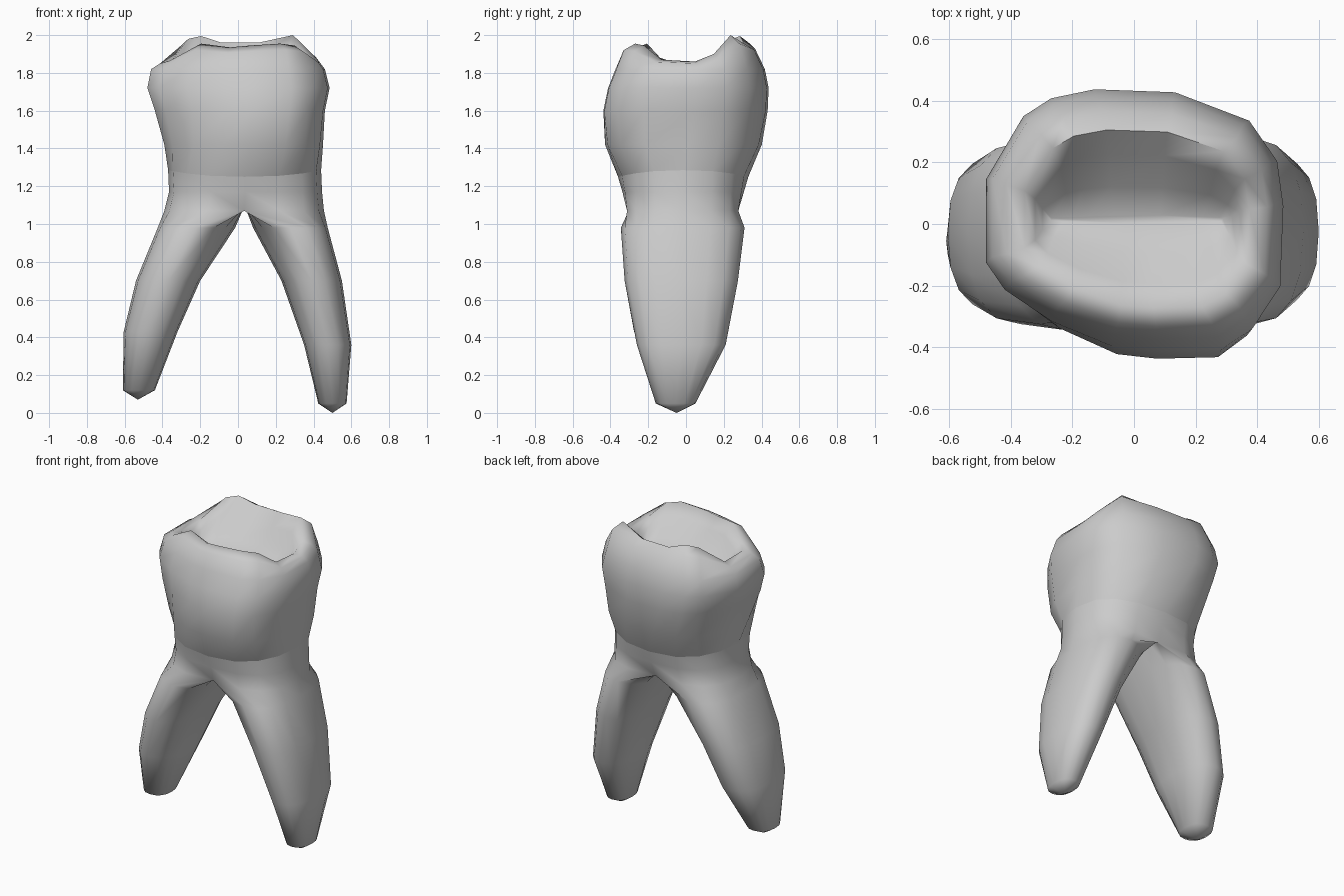
import bpy, bmesh
from math import cos, sin, pi, radians, copysign

if "Cube" in bpy.data.objects:
    bpy.data.objects.remove(bpy.data.objects["Cube"])

N = 16
# outline of the crown seen from above, anticlockwise from +x
OUTLINE = [(.48, .05), (.46, .20), (.37, .335), (.13, .43), (-.13, .44), (-.27, .41),
           (-.36, .35), (-.48, .14), (-.48, -.14), (-.42, -.23), (-.27, -.335),
           (-.07, -.42), (.07, -.435), (.28, -.43), (.38, -.36), (.47, -.22)]
# heights of the cusps and ridges around the rim
RIM = [1.86, 1.90, 2.0, 1.96, 1.96, 1.995, 1.98, 1.86,
       1.86, 1.88, 1.955, 1.935, 1.945, 1.955, 1.945, 1.87]


def unit(a, e=2.4):
    """Point on a rounded-square unit outline."""
    c, s = cos(a), sin(a)
    return copysign(abs(c) ** (2 / e), c), copysign(abs(s) ** (2 / e), s)


def fit(p, box):
    """Map a unit point into a box (x0, x1, y0, y1)."""
    x0, x1, y0, y1 = box
    return (x0 + x1) / 2 + p[0] * (x1 - x0) / 2, (y0 + y1) / 2 + p[1] * (y1 - y0) / 2


def bridge(bm, a, b):
    for i in range(len(a)):
        j = (i + 1) % len(a)
        bm.faces.new((a[i], a[j], b[j], b[i]))


def finish(bm, name, angle):
    bmesh.ops.recalc_face_normals(bm, faces=bm.faces)
    me = bpy.data.meshes.new(name)
    bm.to_mesh(me)
    bm.free()
    ob = bpy.data.objects.new(name, me)
    bpy.context.collection.objects.link(ob)
    bpy.ops.object.select_all(action='DESELECT')
    ob.select_set(True)
    bpy.context.view_layer.objects.active = ob
    bpy.ops.object.shade_smooth_by_angle(angle=radians(angle))


def neck_z(a):
    return 1.25 + 0.035 * cos(a) ** 2


NECK = (-.37, .44, -.36, .33)
ANGLES = [2 * pi * k / N for k in range(N)]

# crown: walls, from the neck up to the shoulder
bm = bmesh.new()
rings = [[bm.verts.new((*fit(unit(a), NECK), neck_z(a))) for a in ANGLES]]
for z, w, box in [(1.42, .6, (-.39, .45, -.43, .40)),
                  (1.60, 1, (-.44, .46, -.44, .43)),
                  (1.72, 1, (-.48, .485, -.415, .435)),
                  (1.82, 1, (-.46, .46, -.375, .415))]:
    ring = []
    for a, (px, py) in zip(ANGLES, OUTLINE):
        u, o = unit(a), (px / .48, py / .4375)
        p = [u[i] * (1 - w) + o[i] * w for i in (0, 1)]
        ring.append(bm.verts.new((*fit(p, box), z)))
    rings.append(ring)
# crown: shoulder, cusped rim, and chewing basin down to the groove
for sx, sy, height in [(.88, .80, lambda r: 1.82 + (r - 1.82) * .75),
                       (.76, .66, lambda r: r),
                       (.69, .48, lambda r: 1.85 + (r - 1.9) * .7),
                       (.64, .24, lambda r: 1.79 + (r - 1.9) * .3),
                       (.58, .03, lambda r: 1.75)]:
    rings.append([bm.verts.new((x * sx + .01, y * sy + .015, height(r)))
                  for (x, y), r in zip(OUTLINE, RIM)])
for a, b in zip(rings, rings[1:]):
    bridge(bm, a, b)
bm.faces.new(rings[-1])
finish(bm, "crown", 70)

# roots: shared trunk under the neck
bm = bmesh.new()
trunk = [[bm.verts.new((*fit(unit(a), NECK), neck_z(a))) for a in ANGLES]]
for z, box, pinch in [(1.17, (-.365, .445, -.35, .32), .04),
                      (1.07, (-.39, .455, -.35, .315), .14)]:
    ring = []
    for a in ANGLES:
        ux, uy = unit(a)
        x, y = fit((ux, uy * (1 - pinch * abs(sin(a)) ** 12)), box)
        ring.append(bm.verts.new((x, y, z)))
    trunk.append(ring)
for a, b in zip(trunk, trunk[1:]):
    bridge(bm, a, b)

# arch between the two roots, running from back to front
split = trunk[-1]
yb, yf = split[4].co.y, split[12].co.y
arch = []
for k in range(1, 8):
    t = pi * k / 8
    y = (yb + yf) / 2 + (yb - yf) / 2 * cos(t)
    arch.append(bm.verts.new((.035, y, 1.07 + .03 * sin(t))))


def root(side, loop, sections, tip):
    """Loft one root down from its half of the trunk to a blunt tip."""
    for z, inner, outer, y0, y1 in sections:
        ring = []
        for k in range(N):
            ux, uy = unit(-pi / 2 + ANGLES[k])
            x, y = fit((ux * side, uy), (min(inner, outer), max(inner, outer), y0, y1))
            ring.append(bm.verts.new((x, y, z)))
        bridge(bm, loop, ring)
        loop = ring
    end = bm.verts.new(tip)
    for i in range(N):
        bm.faces.new((loop[i], loop[(i + 1) % N], end))


right_half = [split[(12 + k) % N] for k in range(9)]
left_half = [split[12 - k] for k in range(9)]
root(1, right_half + arch,
     [(.98, .08, .475, -.345, .31), (.70, .23, .55, -.325, .275),
      (.36, .35, .60, -.26, .21), (.05, .425, .575, -.16, .05)], (.5, -.05, 0))
root(-1, left_half + arch,
     [(.98, -.015, -.425, -.345, .30), (.70, -.20, -.54, -.325, .265),
      (.43, -.32, -.605, -.275, .21), (.12, -.44, -.61, -.16, .05)], (-.53, -.05, .07))
finish(bm, "roots", 70)
